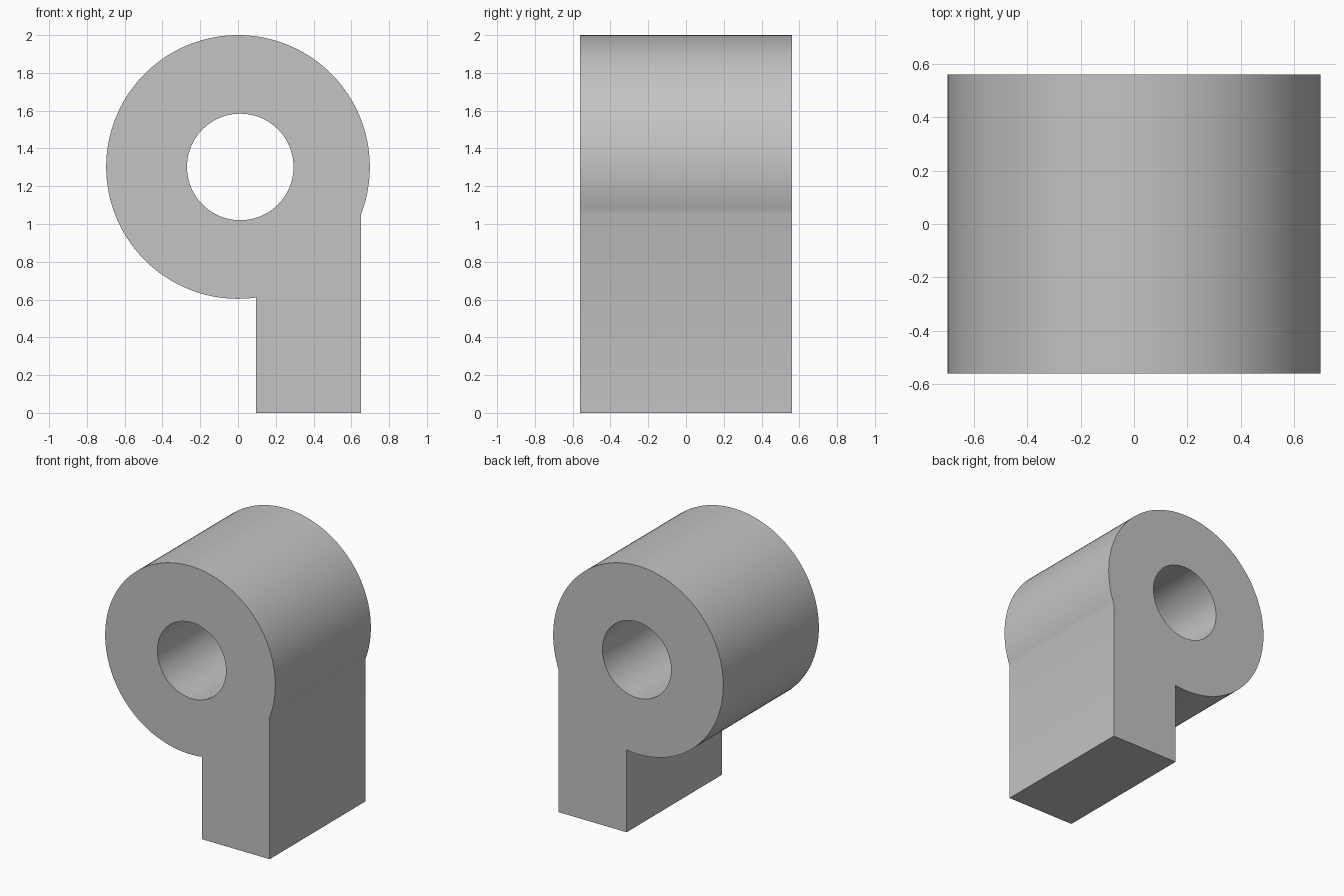
import bpy, bmesh, math
from mathutils import Vector

cube = bpy.data.objects.get("Cube")
if cube:
    bpy.data.objects.remove(cube, do_unlink=True)

HALF_DEPTH = 0.56
CENTRE_Z, RADIUS = 1.302, 0.698
HOLE_X, HOLE_RADIUS = 0.012, 0.282
LEG_LEFT, LEG_RIGHT = 0.652, 0.095


def arc(cx, radius, start, end, steps):
    """Points along an arc in the front plane, both ends included."""
    points = []
    for i in range(steps + 1):
        a = start + (end - start) * i / steps
        points.append((cx + radius * math.cos(a), CENTRE_Z + radius * math.sin(a)))
    return points


def add_loop(bm, points):
    verts = [bm.verts.new((x, -HALF_DEPTH, z)) for x, z in points]
    return [bm.edges.new((v, verts[(i + 1) % len(verts)])) for i, v in enumerate(verts)]


# Grey material
grey = bpy.data.materials.new("plain_grey")
grey.use_nodes = True
colour = (0.55, 0.55, 0.55, 1)
grey.diffuse_color = colour
grey.node_tree.nodes["Principled BSDF"].inputs["Base Color"].default_value = colour

# Outline: round barrel running into a square leg at its left side
start = -math.acos(LEG_LEFT / RADIUS)
end = 2 * math.pi - math.acos(LEG_RIGHT / RADIUS)
outline = arc(0, RADIUS, start, end, 110)
outline += [(LEG_RIGHT, 0), (LEG_LEFT, 0)]
bore = arc(HOLE_X, HOLE_RADIUS, 0, 2 * math.pi, 80)[:-1]

# Fill the profile around the bore, then extrude it to full depth
bm = bmesh.new()
edges = add_loop(bm, outline) + add_loop(bm, bore)
bmesh.ops.triangle_fill(bm, edges=edges, use_beauty=True, normal=(0, -1, 0))
result = bmesh.ops.extrude_face_region(bm, geom=bm.faces[:], use_keep_orig=True)
moved = [g for g in result["geom"] if isinstance(g, bmesh.types.BMVert)]
bmesh.ops.translate(bm, verts=moved, vec=Vector((0, 2 * HALF_DEPTH, 0)))
bmesh.ops.recalc_face_normals(bm, faces=bm.faces[:])

mesh = bpy.data.meshes.new("bored_bracket")
bm.to_mesh(mesh)
bm.free()
mesh.materials.append(grey)
bracket = bpy.data.objects.new("bored_bracket", mesh)
bpy.context.collection.objects.link(bracket)

# Smooth curved walls, crisp rims and corners
bpy.ops.object.select_all(action="DESELECT")
bracket.select_set(True)
bpy.context.view_layer.objects.active = bracket
bpy.ops.object.shade_smooth_by_angle(angle=math.radians(30))
